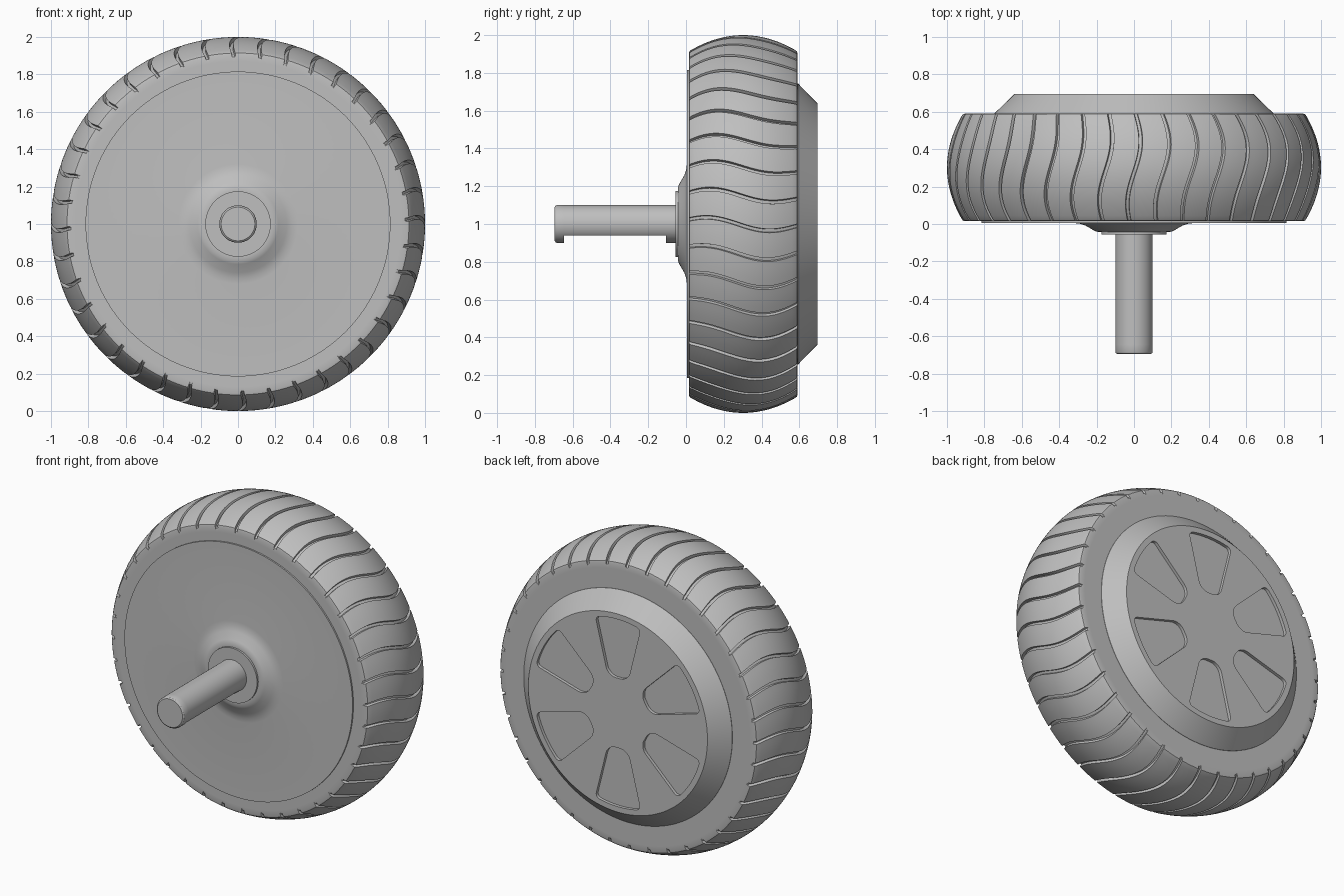
import bpy, bmesh
from math import sin, cos, pi, radians

cube = bpy.data.objects.get("Cube")
if cube:
    bpy.data.objects.remove(cube, do_unlink=True)

grey = bpy.data.materials.new("plain grey")
grey.use_nodes = True
colour = (0.52, 0.52, 0.52, 1)
grey.diffuse_color = colour
grey.node_tree.nodes["Principled BSDF"].inputs["Base Color"].default_value = colour


def finish(bm, name, angle=30, smooth=True):
    bmesh.ops.remove_doubles(bm, verts=bm.verts, dist=0.0001)
    bmesh.ops.recalc_face_normals(bm, faces=bm.faces)
    mesh = bpy.data.meshes.new(name)
    bm.to_mesh(mesh)
    bm.free()
    mesh.materials.append(grey)
    obj = bpy.data.objects.new(name, mesh)
    bpy.context.collection.objects.link(obj)
    if smooth:
        smooth_shade(obj, angle)
    return obj


def smooth_shade(obj, angle):
    bpy.ops.object.select_all(action='DESELECT')
    obj.select_set(True)
    bpy.context.view_layer.objects.active = obj
    bpy.ops.object.shade_smooth_by_angle(angle=radians(angle))


def bridge(bm, a, b):
    for i in range(len(a)):
        j = (i + 1) % len(a)
        bm.faces.new((a[i], a[j], b[j], b[i]))


def lathe(profile, segments=128, low=None):
    """Capped solid turned about the wheel axis; rows flagged True are cut flat at low."""
    bm = bmesh.new()
    rings = []
    for r, y, *flat in profile:
        ring = []
        for i in range(segments):
            a = 2 * pi * i / segments
            z = r * sin(a)
            if flat and flat[0]:
                z = max(z, low)
            ring.append(bm.verts.new((r * cos(a), y, 1 + z)))
        rings.append(ring)
    for a, b in zip(rings, rings[1:]):
        bridge(bm, a, b)
    bm.faces.new(rings[0])
    bm.faces.new(rings[-1])
    return bm


# Tyre with wavy grooves
FRONT, BACK, GROOVES, DEPTH = 0.015, 0.59, 40, 0.02
MID, HALF = (FRONT + BACK) / 2, (BACK - FRONT) / 2
crown = []
for i in range(29):
    s = -1 + 2 * i / 28
    crown.append((1 - 0.08 * s * s, MID + s * (HALF - 0.01), True))
rows = ([(0.72, FRONT, False), (0.87, FRONT, False), (0.903, FRONT, True), (0.914, FRONT + 0.003, True)]
        + crown
        + [(0.914, BACK - 0.003, True), (0.903, BACK, True), (0.87, BACK, False), (0.72, BACK, False)])
# angular position and depth of each column inside one groove pitch
columns = [(-0.0105, 0), (-0.008, DEPTH), (0.008, DEPTH), (0.0105, 0), (0.045, 0), (0.0785, 0), (0.112, 0)]
bm = bmesh.new()
rings = []
for r, y, grooved in rows:
    t = (y - FRONT) / (BACK - FRONT)
    wave = 0.037 * cos(pi * (t - 0.15) / 0.6)
    ring = []
    for k in range(GROOVES):
        for offset, depth in columns:
            a = pi / 2 + 2 * pi * k / GROOVES + offset + wave
            rr = r - depth if grooved else r
            ring.append(bm.verts.new((rr * cos(a), y, 1 + rr * sin(a))))
    rings.append(ring)
for i in range(len(rings)):
    bridge(bm, rings[i], rings[(i + 1) % len(rings)])
finish(bm, "tyre")

# Front disc with raised conical boss
finish(lathe([(0.815, 0.58), (0.815, 0.005), (0.32, 0.005), (0.29, 0.002), (0.26, -0.008),
              (0.215, -0.034), (0.2, -0.041), (0.18, -0.043), (0.05, -0.043)]), "hub_disc")
finish(lathe([(0.175, -0.03), (0.175, -0.056)], 96), "washer")

# Axle with a flat along its underside
finish(lathe([(0.1, 0), (0.1, -0.105), (0.1, -0.105, True), (0.1, -0.645, True), (0.1, -0.645),
              (0.1, -0.683), (0.097, -0.69), (0.09, -0.695)], 96, -0.06), "axle")

# Back cover with six petal recesses
cover = finish(lathe([(0.745, 0.5), (0.745, 0.592), (0.64, 0.695)]), "back_cover", smooth=False)
bm = bmesh.new()
for k in range(6):
    outline = [(-0.072, 0.225), (0.072, 0.225)]
    for i in range(9):
        a = radians(15.5 - 31 * i / 8)
        outline.append((0.605 * sin(a), 0.605 * cos(a)))
    turn = radians(60 * k)
    base, top = [], []
    for u, v in outline:
        x, z = u * cos(turn) - v * sin(turn), 1 + u * sin(turn) + v * cos(turn)
        base.append(bm.verts.new((x, 0.675, z)))
        top.append(bm.verts.new((x, 0.75, z)))
    bridge(bm, base, top)
    bm.faces.new(base)
    bm.faces.new(top)
    for corners, width in (((0, 1), 0.055), ((2, 10), 0.03)):
        edges = [bm.edges.get((base[c], top[c])) for c in corners]
        bmesh.ops.bevel(bm, geom=edges, offset=width, segments=6, profile=0.5, affect='EDGES')
cutter = finish(bm, "recess_cutter", smooth=False)
cutter.hide_render = True
cut = cover.modifiers.new("recesses", 'BOOLEAN')
cut.operation = 'DIFFERENCE'
cut.solver = 'EXACT'
cut.object = cutter
bpy.context.view_layer.objects.active = cover
bpy.ops.object.modifier_apply(modifier=cut.name)
bpy.data.objects.remove(cutter, do_unlink=True)
smooth_shade(cover, 30)
